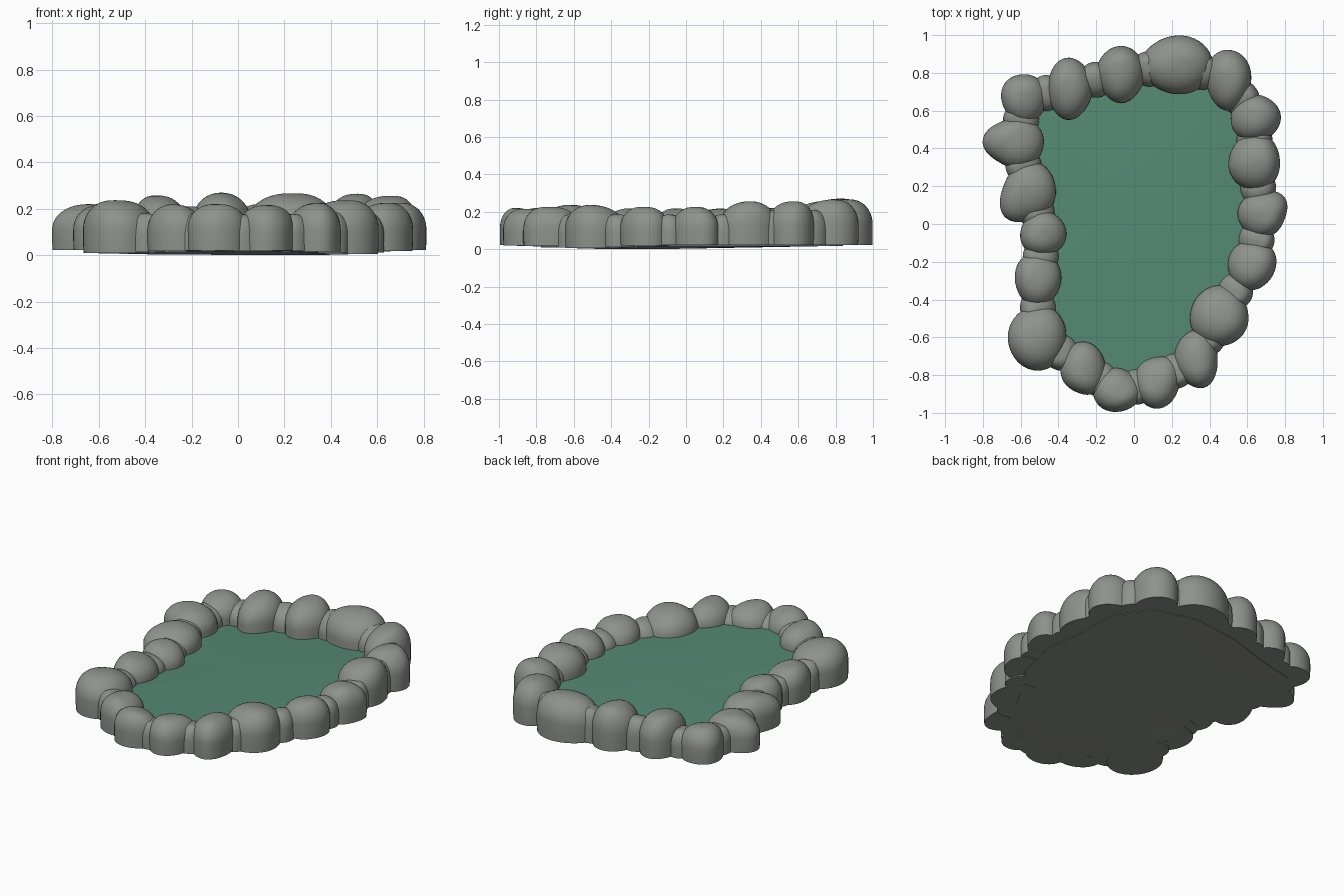
import bpy, bmesh, math

if "Cube" in bpy.data.objects:
    bpy.data.objects.remove(bpy.data.objects["Cube"])


def material(name, rgb):
    m = bpy.data.materials.new(name)
    m.diffuse_color = (*rgb, 1)
    m.use_nodes = True
    m.node_tree.nodes["Principled BSDF"].inputs["Base Color"].default_value = m.diffuse_color
    return m


STONE = material("grey_stone", (0.27, 0.29, 0.26))
WATER = material("green_water", (0.09, 0.25, 0.175))


def make_object(name, bm):
    bmesh.ops.recalc_face_normals(bm, faces=bm.faces[:])
    me = bpy.data.meshes.new(name)
    bm.to_mesh(me)
    bm.free()
    me.materials.append(STONE)
    me.materials.append(WATER)
    ob = bpy.data.objects.new(name, me)
    bpy.context.collection.objects.link(ob)
    return ob


# Rim stones: x, y, rx, ry, height, direction of pointed end (deg), point amount
STONES = [
    (-.58, .665, .120, .13, .22, 150, .05),
    (-.34, .72, .118, .16, .257, 270, .06),
    (-.07, .805, .130, .135, .27, 270, .25),
    (.23, .84, .190, .152, .267, 90, .05),
    (.50, .77, .120, .155, .265, 270, .08),
    (.64, .56, .130, .125, .255, 20, .06),
    (.64, .33, .135, .155, .256, 200, .03),
    (.675, .05, .125, .120, .226, 40, .22),
    (.62, -.22, .125, .130, .226, 35, .12),
    (.45, -.49, .155, .160, .237, 60, .04),
    (.33, -.71, .115, .150, .226, 300, .10),
    (.12, -.84, .120, .135, .216, 45, .15),
    (-.09, -.885, .130, .110, .22, 90, .12),
    (-.27, -.76, .120, .135, .22, 300, .14),
    (-.51, -.60, .155, .172, .237, 240, .04),
    (-.51, -.29, .122, .145, .217, 0, .02),
    (-.48, -.05, .120, .120, .217, 200, .05),
    (-.55, .18, .138, .150, .217, 225, .36),
    (-.62, .43, .145, .135, .22, 178, .24),
]
N = 40
# Profile: straight foot, then an elliptical dome (radius factor, height factor)
PROFILE = [(.985, 0), (1, .2)]
for a in range(0, 85, 9):
    c = math.radians(a)
    PROFILE.append((math.cos(c) ** .85, .45 + .55 * math.sin(c)))


def bottom(y):
    # underside dips in a shallow trough across the front half
    return .022 - .016 * math.exp(-((y + .5) / .22) ** 2)


def stone(name, i, x, y, rx, ry, h, direction, point):
    bm = bmesh.new()
    rings = []
    d = math.radians(direction)
    r = math.hypot(x, y)
    base = bottom(y)
    for f, g in PROFILE:
        lean = .03 * (1 - f)                   # crown leans outward
        cx, cy = x + lean * x / r, y + lean * y / r
        ring = []
        for k in range(N):
            t = 2 * math.pi * k / N
            s = 1 + point * max(0, math.cos(t - d)) ** 5
            s += .02 * math.sin(3 * t + i * 1.7) * f
            z = base + (h - base) * g
            z += .005 * g * f * math.sin(2 * t + i * 2.3)
            ring.append(bm.verts.new((cx + rx * f * s * math.cos(t),
                                      cy + ry * f * s * math.sin(t), z)))
        rings.append(ring)
    for a, b in zip(rings, rings[1:]):
        for k in range(N):
            j = (k + 1) % N
            bm.faces.new((a[k], a[j], b[j], b[k]))
    top = bm.verts.new((x + .03 * x / r, y + .03 * y / r, h))
    for k in range(N):
        bm.faces.new((rings[-1][k], rings[-1][(k + 1) % N], top))
    bm.faces.new(rings[0][::-1])
    return make_object(name, bm)


# Pond bed: green water surface on top, grey closed underside
bm = bmesh.new()
upper, lower = [], []
for s in STONES:
    z = .092 - .022 * (s[1] - s[0])            # sinks slightly to the back left
    upper.append(bm.verts.new((s[0], s[1], z)))
    lower.append(bm.verts.new((s[0], s[1], bottom(s[1]) - .004)))
centre_top = bm.verts.new((0, .05, .122))
centre_low = bm.verts.new((0, -.1, .001))
for k in range(len(STONES)):
    j = (k + 1) % len(STONES)
    water = bm.faces.new((upper[k], upper[j], centre_top))
    water.material_index = 1
    bm.faces.new((lower[k], lower[j], centre_low))
    bm.faces.new((upper[k], upper[j], lower[j], lower[k]))
pond = make_object("pond_with_stone_rim", bm)

# Rim stones, plus a low filler in each gap between neighbours
parts = []
for i, s in enumerate(STONES):
    parts.append(stone(f"rim_stone_{i + 1:02d}", i, *s))
    n = STONES[(i + 1) % len(STONES)]
    parts.append(stone(f"gap_stone_{i + 1:02d}", i + 5, (s[0] + n[0]) / 2,
                       (s[1] + n[1]) / 2, .095, .095,
                       .82 * min(s[4], n[4]), 0, 0))

# Merge everything into one closed surface
group = bpy.data.collections.new("stone_parts")
bpy.context.scene.collection.children.link(group)
for p in parts:
    bpy.context.collection.objects.unlink(p)
    group.objects.link(p)
mod = pond.modifiers.new("merge", 'BOOLEAN')
mod.operation = 'UNION'
mod.solver = 'EXACT'
mod.operand_type = 'COLLECTION'
mod.collection = group
bpy.context.view_layer.objects.active = pond
pond.select_set(True)
bpy.ops.object.modifier_apply(modifier=mod.name)
for p in parts:
    bpy.data.objects.remove(p)
bpy.data.collections.remove(group)
bpy.ops.object.shade_smooth_by_angle(angle=math.radians(35))
